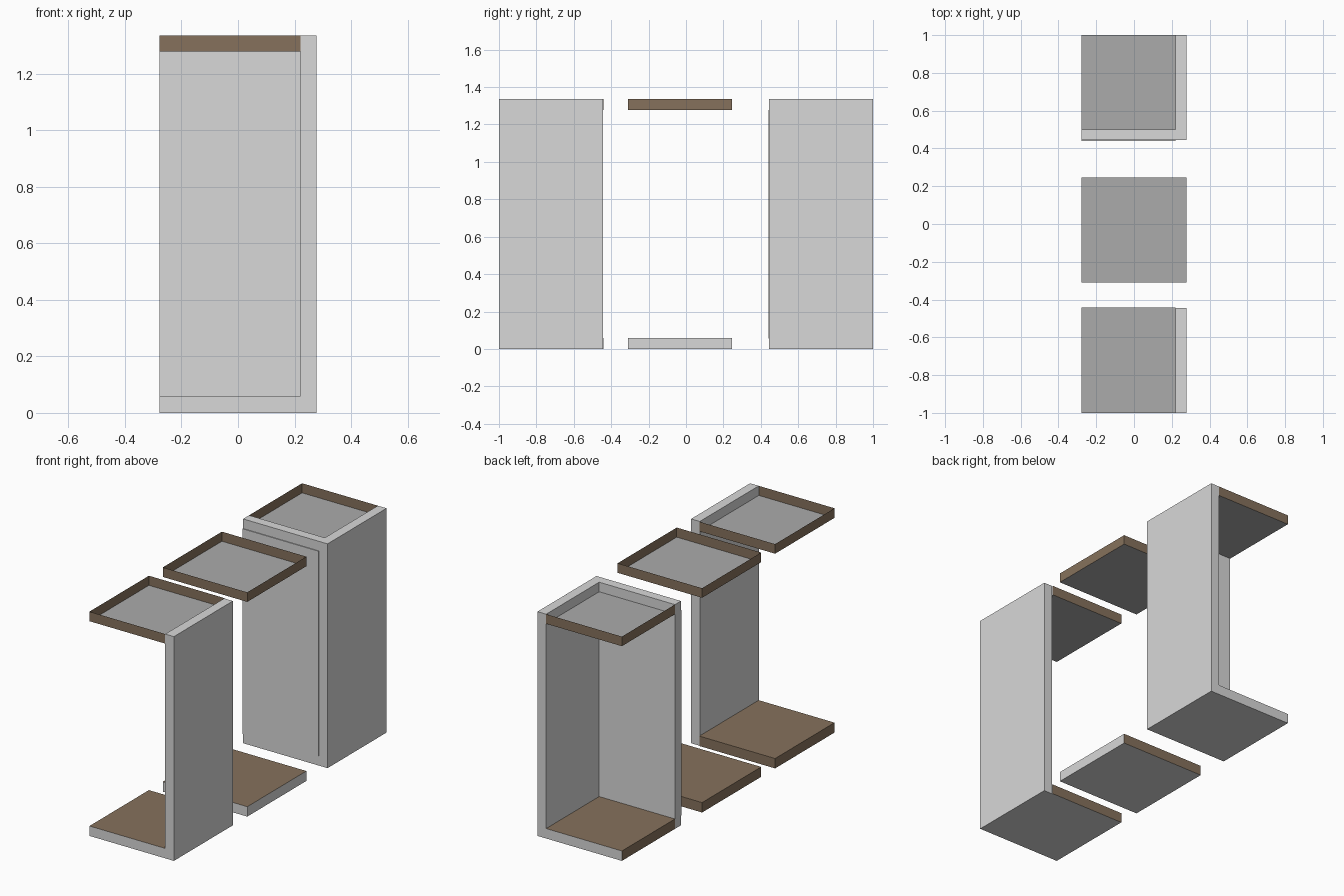
import bpy, bmesh

if "Cube" in bpy.data.objects:
    bpy.data.objects.remove(bpy.data.objects["Cube"])

def mat(name, c):
    m = bpy.data.materials.new(name)
    m.diffuse_color = (*c, 1)
    m.use_nodes = True
    m.node_tree.nodes["Principled BSDF"].inputs["Base Color"].default_value = m.diffuse_color
    return m

GREY = mat("light_grey", (0.69, 0.69, 0.69))
MID = mat("mid_grey", (0.41, 0.41, 0.41))
BROWN = mat("brown", (0.24, 0.167, 0.107))

H, T = 1.335, 0.057          # total height, board thickness
X0, X1, XI = -0.278, 0.278, 0.221

def side_of(n):
    """Name of the box side a face normal points to."""
    i = max(range(3), key=lambda k: abs(n[k]))
    return ("+" if n[i] > 0 else "-") + "xyz"[i]

def box(name, lo, hi, colours, drop=()):
    """Box with a material per side: colours maps side -> slot, default 0."""
    bm = bmesh.new()
    bmesh.ops.create_cube(bm, size=1)
    for v in bm.verts:
        v.co = [lo[k] + (v.co[k] + 0.5) * (hi[k] - lo[k]) for k in range(3)]
    bm.normal_update()
    gone = []
    for f in bm.faces:
        s = side_of(f.normal)
        f.material_index = colours.get(s, 0)
        if s in drop:
            gone.append(f)
    bmesh.ops.delete(bm, geom=gone, context='FACES')
    me = bpy.data.meshes.new(name)
    bm.to_mesh(me)
    bm.free()
    for m in (GREY, MID, BROWN):
        me.materials.append(m)
    ob = bpy.data.objects.new(name, me)
    bpy.context.collection.objects.link(ob)
    return ob

def module(name, x1, y0, y1, brown_floor, open_sides):
    """Floor slab with brown top, and an open tray with thin brown rims."""
    box(name + "_floor", (X0, y0, 0), (x1, y1, T + 0.002),
        {s: 2 for s in brown_floor})
    box(name + "_top_tray", (X0, y0, H - T), (x1, y1, H),
        {"-z": 1, "+x": 2, "-x": 2, "+y": 2, "-y": 2},
        drop=("+z",) + open_sides)

# Front module: wall on the right only
module("front", XI, -1.0, -0.441, ("+z", "+y", "-x"), ("+x",))
box("front_right_wall", (XI, -1.0, 0), (X1, -0.445, H), {})

# Middle module: floor and tray only
module("middle", X1, -0.31, 0.246, ("+z", "+y", "-x"), ())

# Back module: walls on the right and the front
module("back", XI, 0.501, 1.0, ("+z", "-x"), ("+x", "-y"))
box("back_right_wall", (XI, 0.445, 0), (X1, 1.0, H), {})
box("back_front_wall", (X0, 0.445, 0), (XI, 0.501, H), {})
box("back_front_wall_facing", (X0, 0.440, T), (XI, 0.445, H - T), {}, drop=("+y",))
